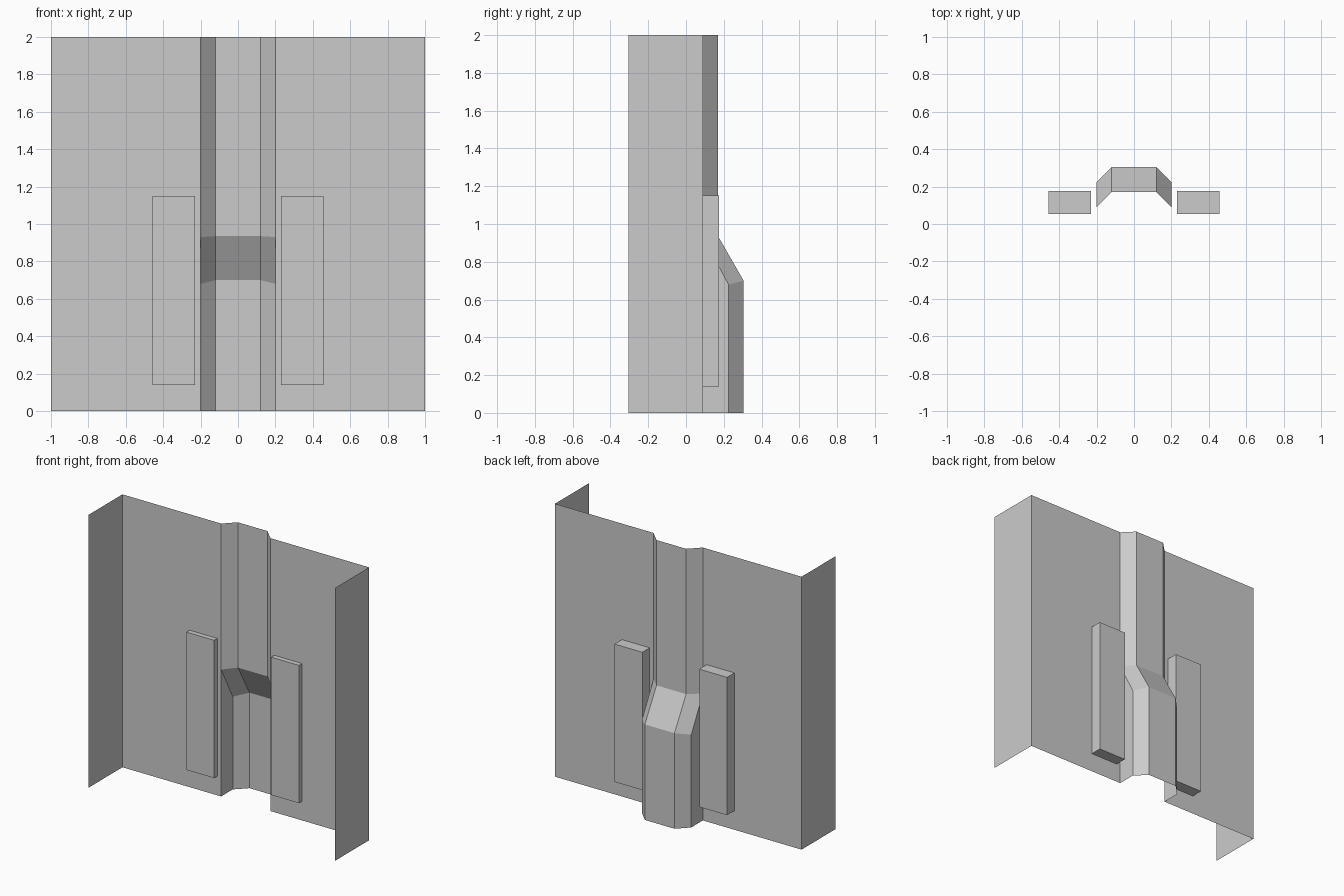
import bpy, bmesh
from math import radians

if "Cube" in bpy.data.objects:
    bpy.data.objects.remove(bpy.data.objects["Cube"])

FRONT_Y, PANEL_Y = -0.305, 0.09


def finish(name, bm):
    bmesh.ops.recalc_face_normals(bm, faces=bm.faces)
    mesh = bpy.data.meshes.new(name)
    bm.to_mesh(mesh)
    bm.free()
    obj = bpy.data.objects.new(name, mesh)
    bpy.context.collection.objects.link(obj)
    return obj


# Folded sheet: side flanges, flat panel and central rib that steps out lower down
# each row: shoulder z, shoulder y, crest z, crest y
rows = [(2.0, PANEL_Y, 2.0, 0.17),
        (0.93, PANEL_Y, 0.935, 0.17),
        (0.68, 0.225, 0.70, 0.305),
        (0.0, 0.225, 0.0, 0.305)]
bm = bmesh.new()
grid = []
for zs, ys, zc, yc in rows:
    half = [(1.0, FRONT_Y, zs), (1.0, PANEL_Y, zs), (0.2, PANEL_Y, zs),
            (0.2, ys, zs), (0.12, yc, zc)]
    profile = [(-x, y, z) for x, y, z in half] + half[::-1]
    grid.append([bm.verts.new(p) for p in profile])
for upper, lower in zip(grid, grid[1:]):
    for i in range(len(upper) - 1):
        bm.faces.new((upper[i], upper[i + 1], lower[i + 1], lower[i]))
bmesh.ops.remove_doubles(bm, verts=bm.verts, dist=1e-4)
bmesh.ops.dissolve_degenerate(bm, edges=bm.edges, dist=1e-4)
bmesh.ops.dissolve_limit(bm, angle_limit=radians(0.5), verts=bm.verts, edges=bm.edges)
finish("folded_panel", bm)

# Two upright blocks set through the panel on either side of the rib
for side, label in ((-1, "left"), (1, "right")):
    bm = bmesh.new()
    bmesh.ops.create_cube(bm, size=1)
    bmesh.ops.scale(bm, vec=(0.225, 0.122, 1.01), verts=bm.verts)
    block = finish(label + "_block", bm)
    block.location = (side * 0.3435, 0.115, 0.645)
